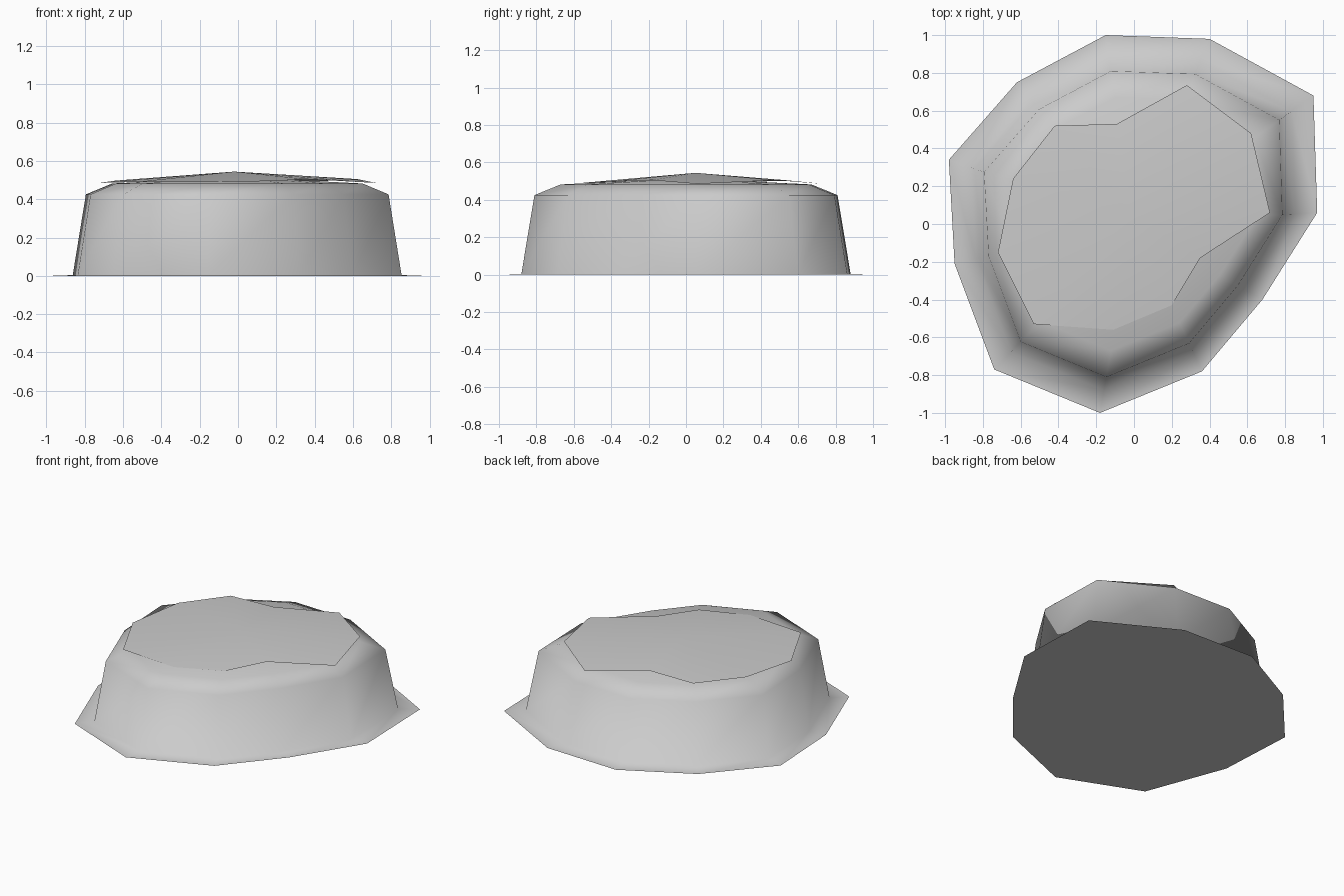
import bpy, bmesh

cube = bpy.data.objects.get("Cube")
if cube:
    bpy.data.objects.remove(cube)

stone = bpy.data.materials.new("pale grey")
stone.use_nodes = True
colour = (0.6, 0.6, 0.6, 1)
stone.diffuse_color = colour
stone.node_tree.nodes["Principled BSDF"].inputs["Base Color"].default_value = colour

# Ground outline of the mound, and the irregular outline of its cap
outline = [(-0.15, 1.0), (0.40, 0.98), (0.95, 0.68), (0.97, 0.06), (0.68, -0.40),
           (0.36, -0.78), (-0.18, -1.0), (-0.74, -0.77), (-0.95, -0.21),
           (-0.98, 0.34), (-0.62, 0.75)][::-1]
cap_rim = [(-0.42, 0.52, 0.5), (-0.09, 0.53, 0.505), (0.28, 0.735, 0.485),
           (0.62, 0.48, 0.505), (0.72, 0.06, 0.485), (0.35, -0.18, 0.505),
           (0.20, -0.43, 0.495), (-0.11, -0.56, 0.49), (-0.53, -0.53, 0.49),
           (-0.72, -0.15, 0.485), (-0.64, 0.24, 0.497)][::-1]


def fan(bm, ring, peak):
    """Close a counter-clockwise ring with triangles to a peak."""
    tip = bm.verts.new(peak)
    for a, b in zip(ring, ring[1:] + ring[:1]):
        bm.faces.new((a, b, tip))


def finish(bm, name):
    for face in bm.faces:
        face.smooth = True
    mesh = bpy.data.meshes.new(name)
    bm.to_mesh(mesh)
    bm.free()
    mesh.materials.append(stone)
    obj = bpy.data.objects.new(name, mesh)
    bpy.context.collection.objects.link(obj)


# Body: flat skirt, steep wall, rounded shoulder and low dome
bm = bmesh.new()
rings = [[bm.verts.new((x * s, y * s, z)) for x, y in outline]
         for s, z in ((1, 0), (0.88, 0.004), (0.81, 0.425), (0.67, 0.482))]
for low, high in zip(rings, rings[1:]):
    for i in range(len(low)):
        j = (i + 1) % len(low)
        bm.faces.new((low[i], low[j], high[j], high[i]))
fan(bm, rings[-1], (0, 0, 0.515))

# Flat underside with a sharp rim
underside = bm.faces.new(rings[0][::-1])
for edge in underside.edges:
    edge.smooth = False
finish(bm, "mound_body")

# Cap: thin, shallow plate lying on the dome
bm = bmesh.new()
fan(bm, [bm.verts.new(p) for p in cap_rim], (-0.02, 0.05, 0.544))
finish(bm, "mound_cap")
